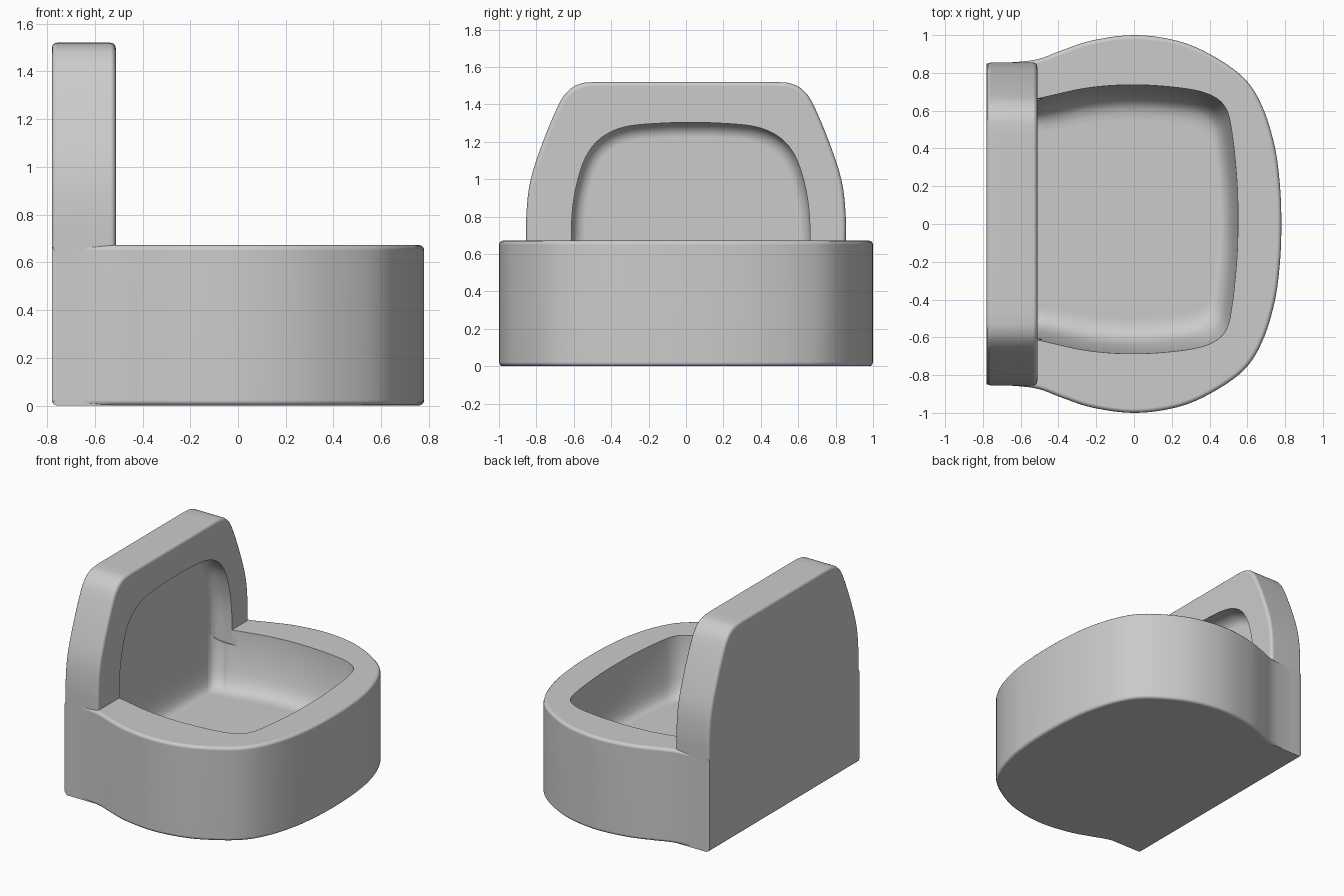
import bpy, bmesh
from mathutils import Vector

if "Cube" in bpy.data.objects:
    bpy.data.objects.remove(bpy.data.objects["Cube"])


def smooth(pts, n=6):
    """Open Catmull-Rom curve through the points."""
    p = [Vector(q) for q in pts]
    p = [p[0] * 2 - p[1]] + p + [p[-1] * 2 - p[-2]]
    out = []
    for i in range(1, len(p) - 2):
        a, b, c, d = p[i - 1:i + 3]
        for k in range(n):
            t = k / n
            out.append(0.5 * (2 * b + (c - a) * t + (2 * a - 5 * b + 4 * c - d) * t * t
                              + (3 * b - a - 3 * c + d) * t ** 3))
    return out + [p[-2]]


def loft(name, outline, levels, place, ku=1.0):
    """Stack copies of an outline; each level is (height, inset)."""
    us, vs = [p.x for p in outline], [p.y for p in outline]
    cu, cv = (max(us) + min(us)) / 2, (max(vs) + min(vs)) / 2
    hu, hv = max(us) - cu, max(vs) - cv
    bm = bmesh.new()
    rings = [[bm.verts.new(place(cu + (p.x - cu) * (1 - ku * inset / hu),
                                 cv + (p.y - cv) * (1 - inset / hv), h))
              for p in outline] for h, inset in levels]
    n = len(outline)
    for a, b in zip(rings, rings[1:]):
        for i in range(n):
            j = (i + 1) % n
            bm.faces.new((a[i], a[j], b[j], b[i]))
    bm.faces.new(rings[0])
    bm.faces.new(rings[-1])
    bmesh.ops.recalc_face_normals(bm, faces=bm.faces)
    me = bpy.data.meshes.new(name)
    bm.to_mesh(me)
    bm.free()
    ob = bpy.data.objects.new(name, me)
    bpy.context.collection.objects.link(ob)
    return ob


def rounded(lo, hi, r=0.022):
    ease = [(0, 1), (0.134, 0.5), (0.5, 0.134), (1, 0)]
    return ([(lo + r * a, r * b) for a, b in ease]
            + [(hi - r * a, r * b) for a, b in reversed(ease)])


def plan(u, v, h):
    return (u, v, h)


def upright(u, v, h):
    return (h, u, v)


def combine(target, tool, op):
    m = target.modifiers.new(op, 'BOOLEAN')
    m.operation, m.object, m.solver = op, tool, 'EXACT'
    bpy.context.view_layer.objects.active = target
    bpy.ops.object.modifier_apply(modifier=m.name)
    bpy.data.objects.remove(tool)


# Seat block: plan outline mirrored across y
half = [(-0.78, 0.85), (-0.62, 0.858), (-0.5, 0.875), (-0.38, 0.92), (-0.22, 0.972),
        (0, 1.0), (0.22, 0.972), (0.4, 0.9), (0.58, 0.775), (0.68, 0.62),
        (0.745, 0.41), (0.773, 0.2), (0.78, 0)]
seat = loft("armchair", smooth(half + [(x, -y) for x, y in half[-2::-1]]),
            rounded(0, 0.672), plan)

# Backrest slab: tapered upright profile
side = [(0.854, 0), (0.854, 0.6), (0.853, 0.82), (0.83, 1.0), (0.765, 1.2),
        (0.68, 1.4), (0.625, 1.477), (0.56, 1.512), (0.48, 1.52)]
right = smooth(side)
back = loft("backrest", right + [Vector((-p.x, p.y)) for p in reversed(right)],
            rounded(-0.78, -0.512), upright)
combine(seat, back, 'UNION')

# Basin hollow in the seat
hollow = [(-0.652, 0.56), (-0.645, 0.59), (-0.628, 0.614), (-0.6, 0.631), (-0.57, 0.637),
          (-0.51, 0.639), (-0.25, 0.695), (0, 0.712), (0.25, 0.695),
          (0.4, 0.66), (0.485, 0.59), (0.52, 0.45), (0.545, 0.2), (0.55, 0)]
basin = smooth(hollow + [(x, -y) for x, y in hollow[-2::-1]])
basin = [p + Vector((0, 0.025)) for p in basin]
combine(seat, loft("basin_cutter", basin,
                   [(0.675, 0), (0.62, 0.002), (0.54, 0.012), (0.46, 0.027), (0.39, 0.046),
                    (0.34, 0.065), (0.305, 0.09), (0.283, 0.12), (0.275, 0.155),
                    (0.272, 0.19)], plan, 0.6), 'DIFFERENCE')

# Arched hollow in the backrest
arch = [(0.637, 0.57), (0.635, 0.8), (0.61, 0.97), (0.56, 1.12), (0.48, 1.22),
        (0.35, 1.28), (0.15, 1.3), (0, 1.302)]
recess = smooth(arch + [(-y, z) for y, z in arch[-2::-1]])
recess = [p + Vector((0.025, 0)) for p in recess]
combine(seat, loft("recess_cutter", recess,
                   [(-0.6525, 0.077), (-0.645, 0.047), (-0.628, 0.023), (-0.6, 0.006),
                    (-0.57, 0), (-0.4, 0)], upright), 'DIFFERENCE')

# Smooth shading with crisp rims
bpy.ops.object.select_all(action='DESELECT')
seat.select_set(True)
bpy.context.view_layer.objects.active = seat
bpy.ops.object.shade_smooth_by_angle(angle=0.7)
wn = seat.modifiers.new("even_normals", 'WEIGHTED_NORMAL')
wn.keep_sharp = True
